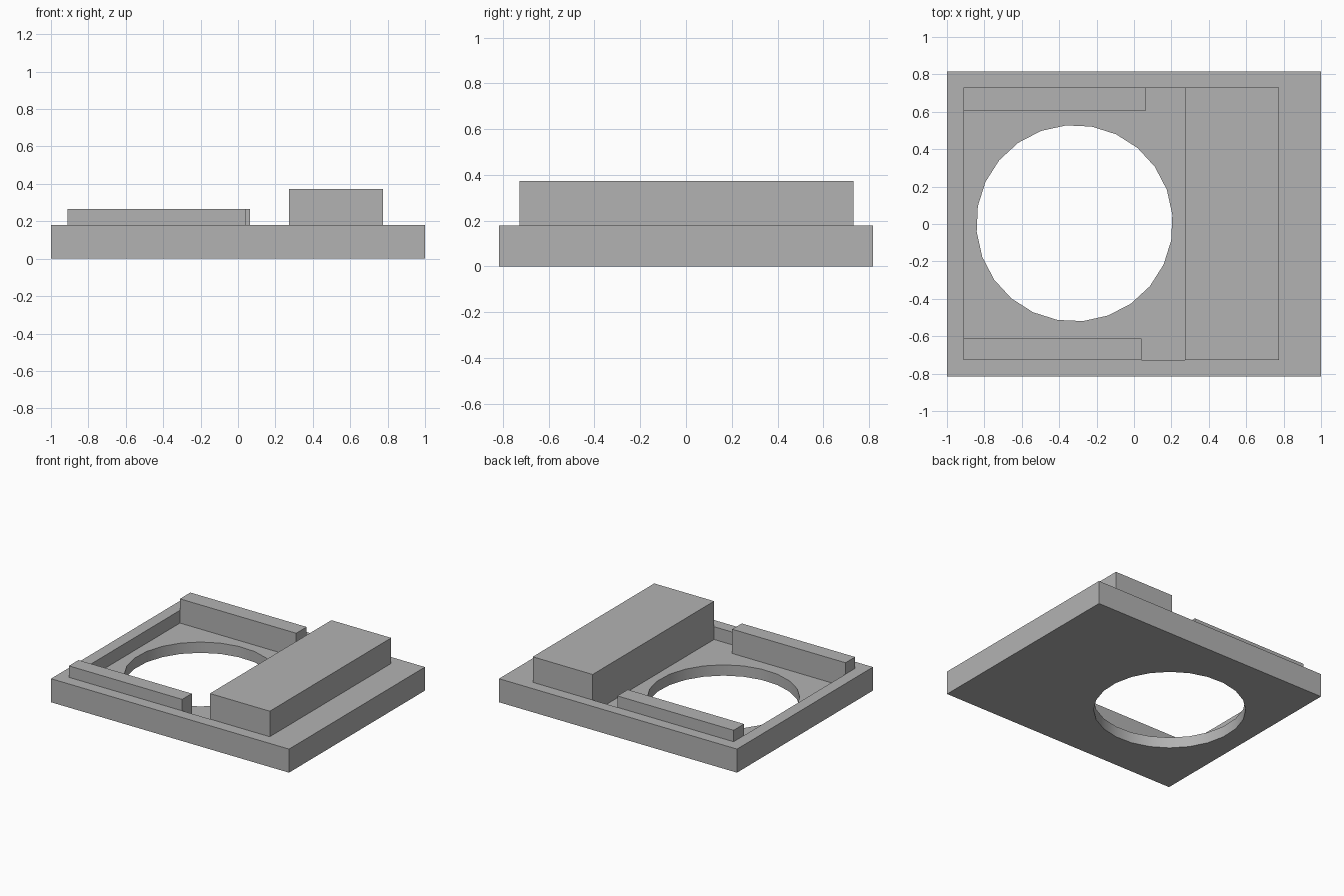
import bpy
import math

cube = bpy.data.objects.get("Cube")
if cube:
    bpy.data.objects.remove(cube, do_unlink=True)

grey = bpy.data.materials.new("plain_grey")
grey.use_nodes = True
grey.diffuse_color = (0.45, 0.45, 0.45, 1)
grey.node_tree.nodes["Principled BSDF"].inputs["Base Color"].default_value = (0.45, 0.45, 0.45, 1)


def box(name, x, y, z):
    """Box spanning the given (low, high) ranges."""
    bpy.ops.mesh.primitive_cube_add(size=1)
    obj = bpy.context.object
    obj.name = name
    for v in obj.data.vertices:
        v.co = [(r[0] + r[1]) / 2 + c * (r[1] - r[0]) for r, c in zip((x, y, z), v.co)]
    obj.data.materials.append(grey)
    return obj


def cut(target, cutter):
    """Subtract the cutter from the target and discard it."""
    mod = target.modifiers.new("cut", "BOOLEAN")
    mod.operation = "DIFFERENCE"
    mod.solver = "EXACT"
    mod.object = cutter
    cutter.hide_render = True
    bpy.context.view_layer.objects.active = target
    bpy.ops.object.modifier_apply(modifier=mod.name)
    bpy.data.objects.remove(cutter, do_unlink=True)


FLOOR, DECK = 0.082, 0.179
POCKET_Y = (-0.727, 0.731)
LEFT_EDGE = -0.912

# Base plate with a shallow rectangular pocket and a round through hole
base = box("base_plate", (-1, 1), (-0.816, 0.816), (0, DECK))
cut(base, box("pocket_cutter", (LEFT_EDGE, 0.6), POCKET_Y, (FLOOR, 0.5)))
bpy.ops.mesh.primitive_cylinder_add(vertices=24, radius=0.525, depth=1,
                                    location=(-0.318, 0.004, 0),
                                    rotation=(0, 0, math.radians(5)))
hole = bpy.context.object
hole.data.materials.append(grey)
cut(base, hole)

# Rails along the front and back of the pocket
box("front_rail", (LEFT_EDGE, 0.04), (POCKET_Y[0], -0.612), (FLOOR, 0.266))
box("back_rail", (LEFT_EDGE, 0.065), (0.606, POCKET_Y[1]), (FLOOR, 0.266))

# Tall block closing the pocket
box("raised_block", (0.273, 0.776), POCKET_Y, (FLOOR, 0.373))

# Smooth hole wall, sharp corners elsewhere
bpy.ops.object.select_all(action="DESELECT")
base.select_set(True)
bpy.context.view_layer.objects.active = base
bpy.ops.object.shade_smooth_by_angle(angle=math.radians(30))
